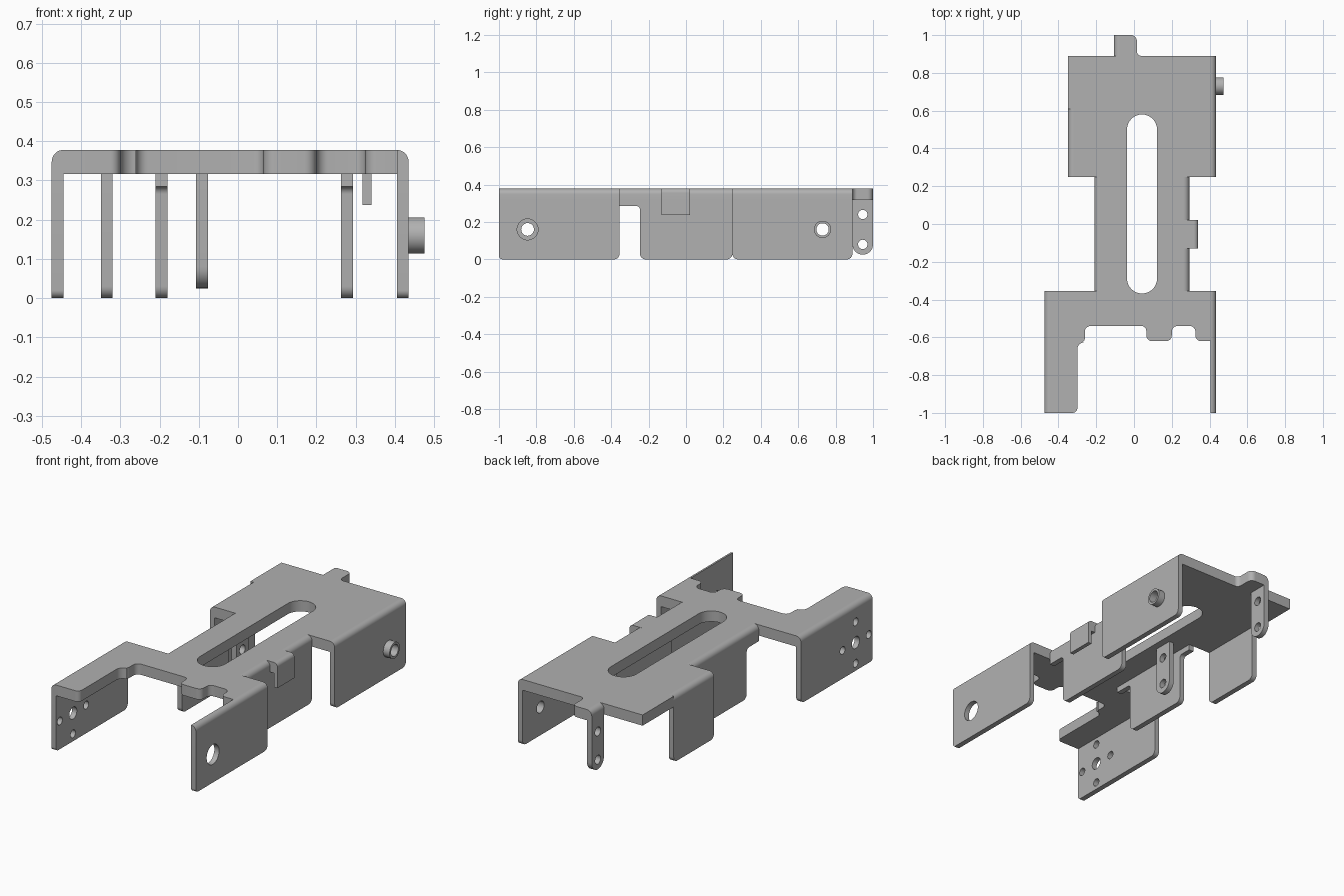
import bpy, bmesh, math
from mathutils import Matrix, Vector

cube = bpy.data.objects.get("Cube")
if cube:
    bpy.data.objects.remove(cube, do_unlink=True)

BASE, TOP = 0.317, 0.378      # underside and top of the plate
T = 0.03                      # flange thickness, also the bend radius

steel = bpy.data.materials.new("grey_steel")
steel.use_nodes = True
GREY = (0.44, 0.44, 0.44, 1)
steel.diffuse_color = GREY
steel.node_tree.nodes["Principled BSDF"].inputs["Base Color"].default_value = GREY

# Local drawing plane -> world orientation
FLAT = Matrix.Identity(3)
SIDE = Matrix(((0, 0, 1), (1, 0, 0), (0, 1, 0)))     # draws in y, z
END = Matrix(((1, 0, 0), (0, 0, -1), (0, 1, 0)))     # draws in x, z


def rounded(points, steps=8):
    """Outline with a quarter-round at each (u, v, radius) right-angle corner."""
    out = []
    for i, p in enumerate(points):
        c = Vector(p[:2])
        r = p[2] if len(p) > 2 else 0
        if not r:
            out.append(c)
            continue
        a = (Vector(points[i - 1][:2]) - c).normalized()
        b = (Vector(points[(i + 1) % len(points)][:2]) - c).normalized()
        mid = c + r * (a + b)
        for k in range(steps + 1):
            t = math.pi / 2 * k / steps
            q = mid - r * (b * math.cos(t) + a * math.sin(t))
            if not out or (q - out[-1]).length > 1e-5:
                out.append(q)
    if (out[0] - out[-1]).length < 1e-5:
        out.pop()
    return out


def box(u0, u1, v0, v1, r=0):
    return [(u0, v0, r), (u1, v0, r), (u1, v1, r), (u0, v1, r)]


def hole(u, v, r):
    return box(u - r, u + r, v - r, v + r, r)


def sheet(name, loops, plane, lo, hi):
    """Extrude an outline, with holes, from lo to hi across its plane."""
    curve = bpy.data.curves.new(name, "CURVE")
    curve.dimensions = "2D"
    curve.fill_mode = "BOTH"
    curve.extrude = abs(hi - lo) / 2
    for loop in loops:
        pts = rounded(loop)
        spline = curve.splines.new("POLY")
        spline.points.add(len(pts) - 1)
        for sp, p in zip(spline.points, pts):
            sp.co = (p.x, p.y, 0, 1)
        spline.use_cyclic_u = True
    temp = bpy.data.objects.new(name + "_outline", curve)
    bpy.context.collection.objects.link(temp)
    deps = bpy.context.evaluated_depsgraph_get()
    mesh = bpy.data.meshes.new_from_object(temp.evaluated_get(deps))
    bpy.data.objects.remove(temp, do_unlink=True)
    shift = (lo + hi) / 2 * (-1 if plane is END else 1)
    mesh.transform(plane.to_4x4() @ Matrix.Translation((0, 0, shift)))
    bm = bmesh.new()
    bm.from_mesh(mesh)
    bmesh.ops.remove_doubles(bm, verts=bm.verts, dist=1e-5)
    bmesh.ops.recalc_face_normals(bm, faces=bm.faces)
    bm.to_mesh(mesh)
    bm.free()
    mesh.materials.clear()
    mesh.materials.append(steel)
    ob = bpy.data.objects.new(name, mesh)
    bpy.context.collection.objects.link(ob)
    bpy.ops.object.select_all(action="DESELECT")
    ob.select_set(True)
    bpy.context.view_layer.objects.active = ob
    bpy.ops.object.shade_smooth_by_angle(angle=math.radians(35))
    return ob


def bend(name, edge, s, y0, y1, r=T):
    """Rounded plate edge; s is the outward x direction."""
    inner = edge - s * r
    sheet(name, [[(edge, BASE), (edge, TOP, r), (inner, TOP), (inner, BASE)]], END, y0, y1)


def flange(name, edge, s, outline, holes=(), thick=T):
    sheet(name, [outline, *holes], SIDE, edge - s * thick, edge)


def wall(y0, y1, r0=T, r1=T, z=0):
    return [(y0, BASE), (y0, z, r0), (y1, z, r1), (y1, BASE)]


# Outer edges of the folded sides
L, R = 0.435, -0.475
ML, MR, BR, TAB = 0.293, -0.21, -0.35, -0.107
FRONT, WAIST0, WAIST1, BACK = -1.0, -0.355, 0.248, 0.89
BR_END = 0.61

# Top plate with its long slot
plate = [
    (R + T, FRONT), (-0.30, FRONT, 0.025), (-0.30, -0.625, 0.04), (-0.26, -0.625, 0.02),
    (-0.26, -0.54, 0.03), (0.065, -0.54, 0.025), (0.065, -0.62, 0.03), (0.20, -0.62, 0.03),
    (0.20, -0.54, 0.03), (0.325, -0.54, 0.03), (0.325, -0.62, 0.03), (L - T, -0.62),
    (L - T, WAIST0), (ML - T, WAIST0), (ML - T, -0.13), (0.317, -0.13),
    (0.317, 0.022), (ML - T, 0.022), (ML - T, WAIST1), (L - T, WAIST1),
    (L - T, BACK), (0.015, BACK, 0.025), (0.015, 1, 0.03), (TAB + T, 1),
    (TAB + T, BACK), (BR, BACK), (BR, BR_END), (BR + T, BR_END),
    (BR + T, WAIST1), (MR + T, WAIST1), (MR + T, WAIST0), (R + T, WAIST0),
]
slot = box(-0.037, 0.122, -0.368, 0.58, 0.0795)
sheet("top_plate", [plate, slot], FLAT, BASE, TOP)

# Rounded bends along the plate
bend("front_left_bend", L, 1, FRONT, WAIST0)
bend("front_right_bend", R, -1, FRONT, WAIST0)
bend("back_left_bend", L, 1, WAIST1, BACK)
bend("back_right_bend", BR, -1, WAIST1, BR_END)
bend("middle_left_bend_front", ML, 1, WAIST0, -0.13)
bend("middle_left_bend_back", ML, 1, 0.022, WAIST1)
bend("middle_right_bend", MR, -1, WAIST0, WAIST1)
bend("rear_tab_bend", TAB, -1, BACK, 1)
bend("clip_bend", 0.34, 1, -0.13, 0.022, 0.023)

# Front side flanges: one large hole, and a five-hole pattern opposite
HY, HZ, STEP = -0.847, 0.16, 0.118
flange("front_left_flange", L, 1, wall(FRONT, WAIST0, 0.02), [hole(HY, HZ, 0.056)])
pattern = [hole(HY, HZ, 0.034)]
for dy, dz in ((1, 0), (-1, 0), (0, 1), (0, -1)):
    pattern.append(hole(HY + dy * STEP, HZ + dz * STEP, 0.022))
flange("front_right_flange", R, -1, wall(FRONT, WAIST0, 0.02), pattern)

# Back side flanges
PY = 0.73
flange("back_left_flange", L, 1, wall(WAIST1, BACK), [hole(PY, HZ, 0.033)])
flange("back_right_flange", BR, -1, wall(WAIST1, BR_END))
sheet("side_bushing", [hole(PY, HZ, 0.046), hole(PY, HZ, 0.033)], SIDE, L, 0.475)

# Middle flanges with a notch near the front
NOTCH, NZ = -0.246, 0.285
flange("middle_left_flange", ML, 1,
       [(WAIST0, BASE), (WAIST0, NZ), (NOTCH, NZ, 0.02), (NOTCH, 0, T),
        (WAIST1, 0, T), (WAIST1, BASE)])
flange("middle_right_flange", MR, -1,
       [(WAIST0, BASE), (WAIST0, NZ), (NOTCH, NZ, 0.02), (NOTCH, 0, T),
        (0.17, 0, T), (0.17, NZ, 0.02), (WAIST1, NZ), (WAIST1, BASE)])

# Small side clip
flange("side_clip", 0.34, 1, wall(-0.13, 0.022, 0, 0, 0.238), thick=0.023)

# Hanging tabs with rounded ends and two holes
for name, y in (("rear_hanging_tab", 0.945), ("inner_hanging_tab", 0.15)):
    flange(name, TAB, -1, wall(y - 0.055, y + 0.055, 0.055, 0.055, 0.025),
           [hole(y, 0.24, 0.025), hole(y, 0.08, 0.025)])
